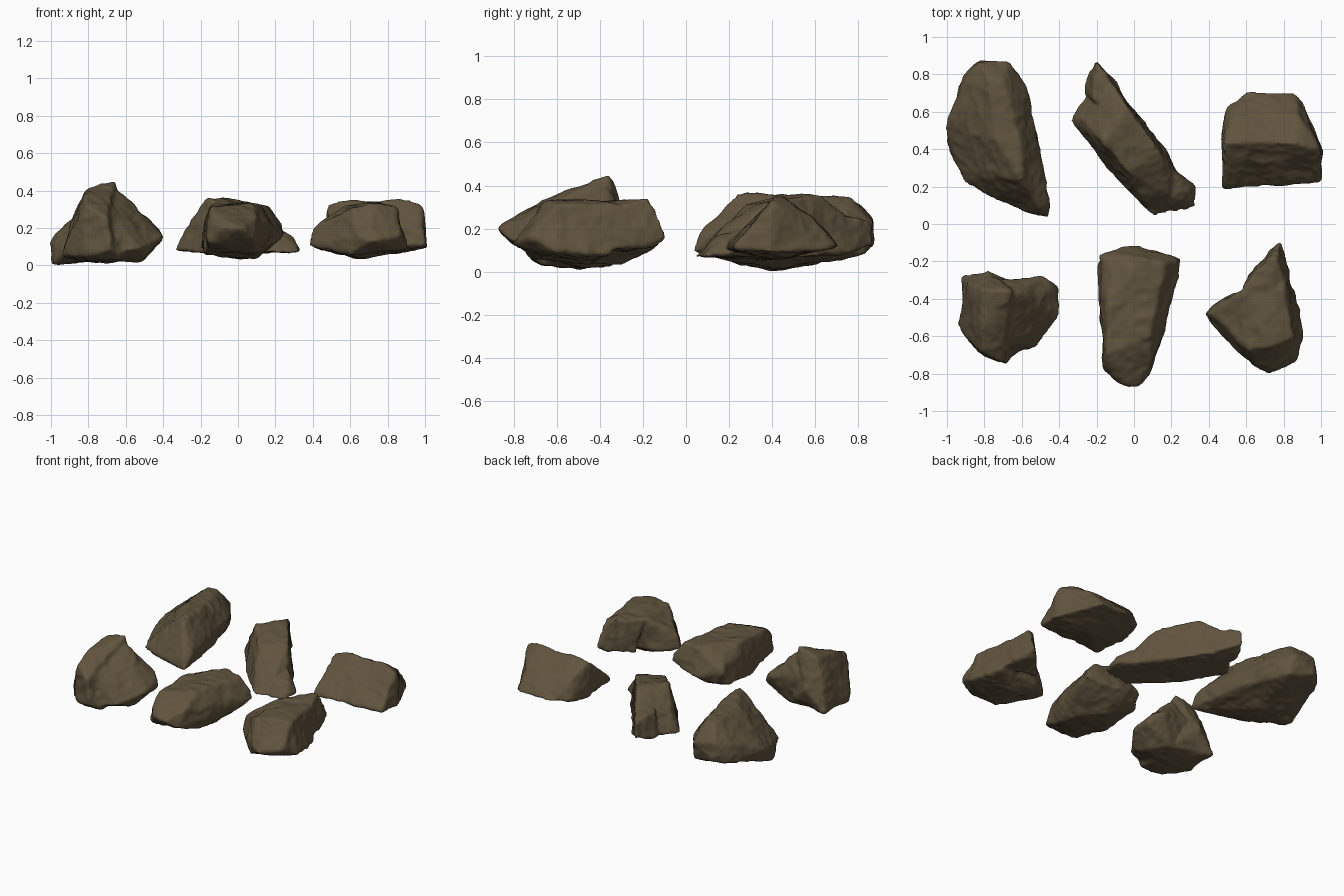
import bpy
import bmesh
from mathutils import Vector, noise

# Remove only the default cube
default_cube = bpy.data.objects.get("Cube")
if default_cube:
    bpy.data.objects.remove(default_cube, do_unlink=True)

# One earthy brown for every rock
STONE = (0.118, 0.088, 0.048, 1.0)
stone = bpy.data.materials.new("brown_stone")
stone.use_nodes = True
stone.diffuse_color = STONE
shader = next(n for n in stone.node_tree.nodes if n.type == "BSDF_PRINCIPLED")
shader.inputs["Base Color"].default_value = STONE
shader.inputs["Roughness"].default_value = 0.9


def add_hull(bm, corners):
    """Wrap a convex lump around a few corner points given in hundredths."""
    verts = [bm.verts.new(Vector(c) / 100) for c in corners]
    bmesh.ops.convex_hull(bm, input=verts)
    spare = [v for v in verts if not v.link_faces]
    bmesh.ops.delete(bm, geom=spare, context="VERTS")


def weather(mesh, seed):
    """Push the surface in and out with broad dents, ledges and fine pitting."""
    shift = Vector((seed * 7.3, seed * 3.1, seed * 5.7))
    moved = []
    for v in mesh.vertices:
        p = v.co + shift
        broad = noise.noise(p * 6) * 0.012
        ledges = abs(noise.noise(p * 11)) * -0.012
        grain = noise.noise(p * 30) * 0.003
        moved.append(v.co + v.normal * (0.005 + broad + ledges + grain))
    for v, co in zip(mesh.vertices, moved):
        v.co = co


def make_rock(name, seed, *lumps):
    bm = bmesh.new()
    for corners in lumps:
        add_hull(bm, corners)
    bmesh.ops.recalc_face_normals(bm, faces=bm.faces)
    mesh = bpy.data.meshes.new(name)
    bm.to_mesh(mesh)
    bm.free()
    rock = bpy.data.objects.new(name, mesh)
    bpy.context.collection.objects.link(rock)

    # Fuse the lumps into an even skin and wear down the corners
    remesh = rock.modifiers.new("skin", "REMESH")
    remesh.mode = "VOXEL"
    remesh.voxel_size = 0.012
    worn = rock.modifiers.new("worn_edges", "SMOOTH")
    worn.factor = 0.5
    worn.iterations = 5
    graph = bpy.context.evaluated_depsgraph_get()
    skin = bpy.data.meshes.new_from_object(rock.evaluated_get(graph))
    rock.modifiers.clear()
    rock.data = skin
    bpy.data.meshes.remove(mesh)
    skin.name = name

    weather(skin, seed)
    skin.materials.clear()
    skin.materials.append(stone)
    skin.shade_smooth()


# Long ridged rock, back on the -x side
make_rock(
    "back_ridged_rock", 1,
    [(-100, 42, 0), (-91, 23, 7), (-92, 78, 10), (-82, 87, 12), (-72, 42, 2),
     (-64, 83, 8), (-52, 46, 10), (-45, 3, 9), (-45, 11, 18), (-58, 6, 11),
     (-101, 52, 13), (-83, 87, 25), (-66, 87, 22), (-57, 73, 20),
     (-90, 76, 22), (-78, 77, 34), (-70, 76, 34), (-63, 76, 27),
     (-60, 24, 36), (-61, 45, 35), (-73, 45, 35), (-75, 25, 26), (-51, 8, 21)],
)

# Slanting wedge, back middle
make_rock(
    "back_wedge_rock", 2,
    [(-34, 55, 8), (-30, 63, 9), (-14, 78, 9), (-9, 24, 6), (8, 6, 7),
     (25, 26, 8), (2, 60, 7), (-28, 56, 21), (-17, 44, 36), (-3, 27, 31),
     (-3, 62, 36), (13, 39, 32), (-12, 74, 26), (19, 15, 18), (20, 28, 22)],
    [(-26, 70, 9), (-25, 81, 10), (-20, 88, 12), (-9, 75, 9), (-20, 87, 23),
     (-4, 64, 28), (-22, 66, 26), (-10, 55, 10)],
    [(9, 4, 7), (20, 7, 8), (33, 9, 7), (33, 21, 8), (10, 38, 8),
     (24, 26, 20), (29, 18, 15), (26, 13, 15), (4, 20, 20)],
)

# Roof-shaped block, back on the +x side
make_rock(
    "back_roof_rock", 3,
    [(47, 18, 11), (100, 22, 11), (101, 40, 9), (91, 64, 10), (86, 70, 12),
     (60, 71, 12), (50, 63, 11), (47, 45, 8), (72, 40, 6), (48, 43, 33),
     (62, 44, 35), (88, 43, 35), (98, 40, 32), (52, 57, 25), (88, 59, 25),
     (48, 25, 19)],
)

# Tall blocky peak with a sloping shoulder, front on the -x side
make_rock(
    "front_peak_rock", 4,
    [(-92, -28, 5), (-94, -55, 5), (-84, -68, 5), (-68, -75, 8), (-62, -67, 3),
     (-60, -35, 3), (-70, -50, 1), (-81, -35, 42), (-66, -36, 45),
     (-82, -55, 38), (-72, -50, 39), (-81, -69, 32), (-70, -74, 26),
     (-88, -32, 26), (-78, -25, 20)],
    [(-40, -34, 14), (-40, -48, 15), (-49, -28, 22), (-49, -56, 6),
     (-52, -66, 9), (-61, -38, 37), (-68, -38, 42), (-66, -65, 25),
     (-70, -30, 25), (-60, -34, 3), (-52, -45, 2), (-70, -50, 20),
     (-43, -35, 20), (-64, -70, 6), (-72, -55, 2)],
)

# Long tapered slab, front middle
make_rock(
    "front_slab_rock", 5,
    [(2, -88, 20), (-8, -86, 20), (-16, -77, 12), (9, -82, 14), (-18, -50, 6),
     (-20, -22, 10), (11, -60, 7), (26, -18, 17), (0, -11, 14), (10, -40, 4),
     (0, -30, 3), (-15, -70, 31), (10, -73, 26), (8, -60, 33), (-14, -45, 32),
     (5, -18, 33), (17, -21, 31), (-12, -24, 29), (-18, -16, 20),
     (-13, -79, 23)],
)

# Spearhead-shaped rock with a high steep shoulder, front on the +x side
make_rock(
    "front_spearhead_rock", 6,
    [(37, -48, 11), (60, -71, 6), (72, -80, 13), (91, -60, 9), (86, -35, 8),
     (87, -73, 16), (65, -45, 3), (52, -37, 9), (64, -77, 15), (41, -48, 21),
     (49, -42, 26), (58, -36, 32), (70, -42, 33), (72, -66, 33), (85, -60, 31),
     (80, -32, 31), (61, -67, 30), (52, -58, 25)],
    [(78, -10, 15), (73, -14, 12), (81, -20, 12), (78, -12, 25), (85, -36, 10),
     (72, -18, 34), (77, -18, 34), (65, -25, 33), (58, -35, 32), (60, -29, 9),
     (81, -34, 30), (68, -40, 32)],
)
